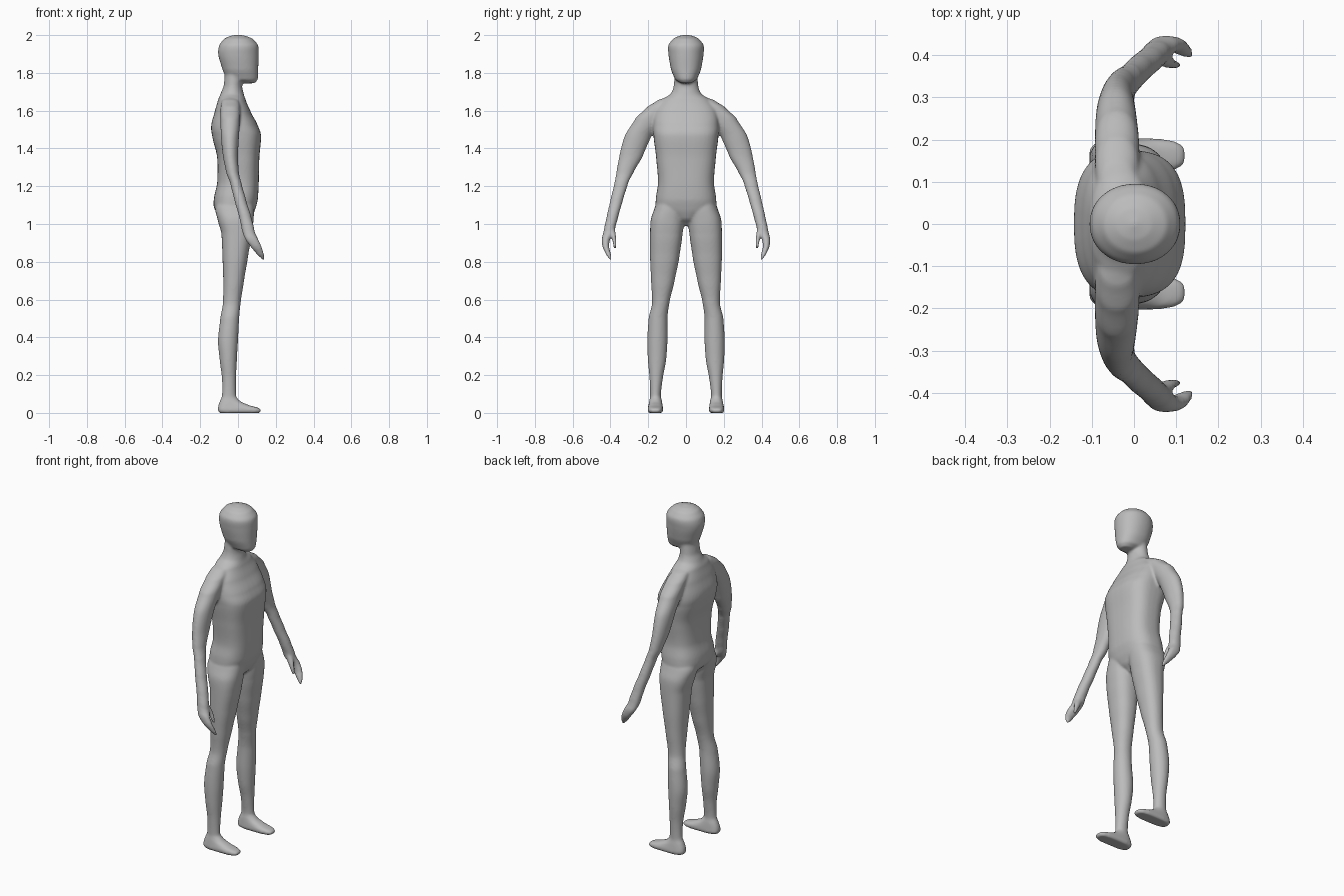
import bpy, bmesh, math

SEG = 40   # points around each slice
SUB = 6    # interpolated slices between given ones

skin = bpy.data.materials.new("plain grey")
skin.diffuse_color = (0.5, 0.5, 0.5, 1)


def spline(a, b, c, d, t):
    """Catmull-Rom limited so that outlines do not overshoot much."""
    m0, m1 = (c - a) * 0.4, (d - b) * 0.4
    return ((2*t**3 - 3*t*t + 1)*b + (t**3 - 2*t*t + t)*m0
            + (3*t*t - 2*t**3)*c + (t**3 - t*t)*m1)


def spow(v, p):
    return math.copysign(abs(v) ** p, v)


def loft(bm, rows, side=1):
    """Rows are (z, back x, front x, inner y, outer y, squareness)."""
    dense = []
    for i in range(len(rows) - 1):
        q = [rows[max(0, i - 1)], rows[i], rows[i + 1], rows[min(len(rows) - 1, i + 2)]]
        for s in range(SUB):
            t = s / SUB
            vals = [spline(*c, t) for c in zip(*q)]
            vals[0] = q[1][0] + (q[2][0] - q[1][0]) * t
            dense.append(vals)
    dense.append(rows[-1])
    rings = []
    for z, x0, x1, y0, y1, n in dense:
        ring = []
        for k in range(SEG):
            a = math.tau * k / SEG
            x = (x0 + x1) / 2 + (x1 - x0) / 2 * spow(math.cos(a), 2 / n)
            y = (y0 + y1) / 2 + (y1 - y0) / 2 * spow(math.sin(a), 2 / n)
            ring.append(bm.verts.new((x, side * y, z)))
        rings.append(ring)
    for r, s in zip(rings, rings[1:]):
        for k in range(SEG):
            j = (k + 1) % SEG
            bm.faces.new((r[k], r[j], s[j], s[k]))
    bm.faces.new(rings[0])
    bm.faces.new(rings[-1])


def centred(rows):
    return [(z, x0, x1, -w, w, n) for z, x0, x1, w, n in rows]


head = centred([
    (1.745, 0.02, 0.09, 0.03, 2.2), (1.765, -0.055, 0.105, 0.058, 2.2),
    (1.82, -0.083, 0.107, 0.08, 2.2), (1.90, -0.105, 0.11, 0.093, 2.1),
    (1.945, -0.10, 0.107, 0.094, 2.1), (1.98, -0.075, 0.08, 0.07, 2),
    (1.995, -0.045, 0.045, 0.04, 2), (2.002, -0.01, 0.01, 0.01, 2)])

torso = centred([
    (0.99, -0.03, 0.03, 0.02, 2), (1.03, -0.08, 0.07, 0.09, 2.2),
    (1.08, -0.125, 0.092, 0.155, 2.5), (1.13, -0.128, 0.105, 0.16, 2.6),
    (1.22, -0.11, 0.11, 0.148, 2.7), (1.35, -0.11, 0.113, 0.158, 2.8),
    (1.47, -0.137, 0.122, 0.172, 2.8), (1.52, -0.142, 0.105, 0.175, 2.6),
    (1.60, -0.122, 0.065, 0.165, 2.4), (1.66, -0.105, 0.04, 0.125, 2.2),
    (1.69, -0.092, 0.03, 0.08, 2), (1.73, -0.076, 0.022, 0.065, 2),
    (1.82, -0.068, 0.03, 0.06, 2)])

arm = [
    (0.96, 0.022, 0.088, 0.378, 0.436, 2.2), (1.04, 0.005, 0.07, 0.358, 0.42, 2),
    (1.12, -0.018, 0.045, 0.335, 0.402, 2), (1.22, -0.042, 0.018, 0.305, 0.379, 2),
    (1.27, -0.062, 0.005, 0.278, 0.369, 2), (1.36, -0.08, 0.0, 0.228, 0.353, 2),
    (1.46, -0.09, 0.005, 0.185, 0.327, 2), (1.56, -0.093, 0.012, 0.12, 0.267, 2.2),
    (1.62, -0.092, 0.012, 0.07, 0.205, 2.2), (1.655, -0.085, 0.005, 0.04, 0.15, 2.2),
    (1.675, -0.06, -0.015, 0.04, 0.10, 2)]

fingers = [
    (0.81, 0.126, 0.142, 0.392, 0.405, 2), (0.84, 0.098, 0.138, 0.397, 0.425, 2),
    (0.88, 0.066, 0.125, 0.407, 0.442, 2.2), (0.92, 0.038, 0.107, 0.402, 0.446, 2.2),
    (0.95, 0.026, 0.092, 0.382, 0.439, 2.2), (0.99, 0.016, 0.08, 0.372, 0.429, 2)]

thumb = [
    (0.868, 0.096, 0.112, 0.370, 0.383, 2), (0.90, 0.08, 0.108, 0.368, 0.388, 2),
    (0.935, 0.06, 0.098, 0.370, 0.396, 2), (0.98, 0.035, 0.08, 0.376, 0.41, 2)]

leg = [
    (0.05, -0.098, 0.0, 0.128, 0.194, 2.2), (0.09, -0.085, -0.01, 0.133, 0.190, 2),
    (0.18, -0.085, -0.01, 0.123, 0.193, 2), (0.28, -0.097, -0.006, 0.105, 0.202, 2),
    (0.38, -0.106, 0.0, 0.098, 0.205, 2), (0.50, -0.094, 0.006, 0.098, 0.198, 2),
    (0.58, -0.08, 0.014, 0.088, 0.18, 2.1), (0.70, -0.078, 0.032, 0.06, 0.185, 2.2),
    (0.82, -0.082, 0.052, 0.036, 0.19, 2.3), (0.95, -0.088, 0.073, 0.018, 0.19, 2.4),
    (1.02, -0.107, 0.082, 0.008, 0.187, 2.4), (1.08, -0.12, 0.085, 0.0, 0.168, 2.4),
    (1.15, -0.10, 0.08, 0.0, 0.14, 2.4)]

foot = [
    (0.0, -0.098, 0.115, 0.128, 0.198, 3.2), (0.012, -0.106, 0.123, 0.121, 0.203, 3.2),
    (0.025, -0.106, 0.112, 0.122, 0.202, 3), (0.04, -0.104, 0.06, 0.124, 0.199, 2.6),
    (0.06, -0.097, 0.015, 0.127, 0.195, 2.3), (0.085, -0.087, -0.008, 0.132, 0.190, 2)]

# Head, torso, then mirrored limbs
bm = bmesh.new()
loft(bm, head)
loft(bm, torso)
for side in (1, -1):
    for part in (arm, fingers, thumb, leg, foot):
        loft(bm, part, side)
# Each closed shell gets outward normals
bmesh.ops.recalc_face_normals(bm, faces=bm.faces)

mesh = bpy.data.meshes.new("human_figure")
bm.to_mesh(mesh)
bm.free()
mesh.materials.append(skin)
body = bpy.data.objects.new("human_figure", mesh)
bpy.context.collection.objects.link(body)

# Fuse the parts into one soft skin
remesh = body.modifiers.new("fuse", 'REMESH')
remesh.mode = 'VOXEL'
remesh.voxel_size = 0.0065
remesh.use_smooth_shade = True
soft = body.modifiers.new("soften", 'SMOOTH')
soft.factor = 0.5
soft.iterations = 8
